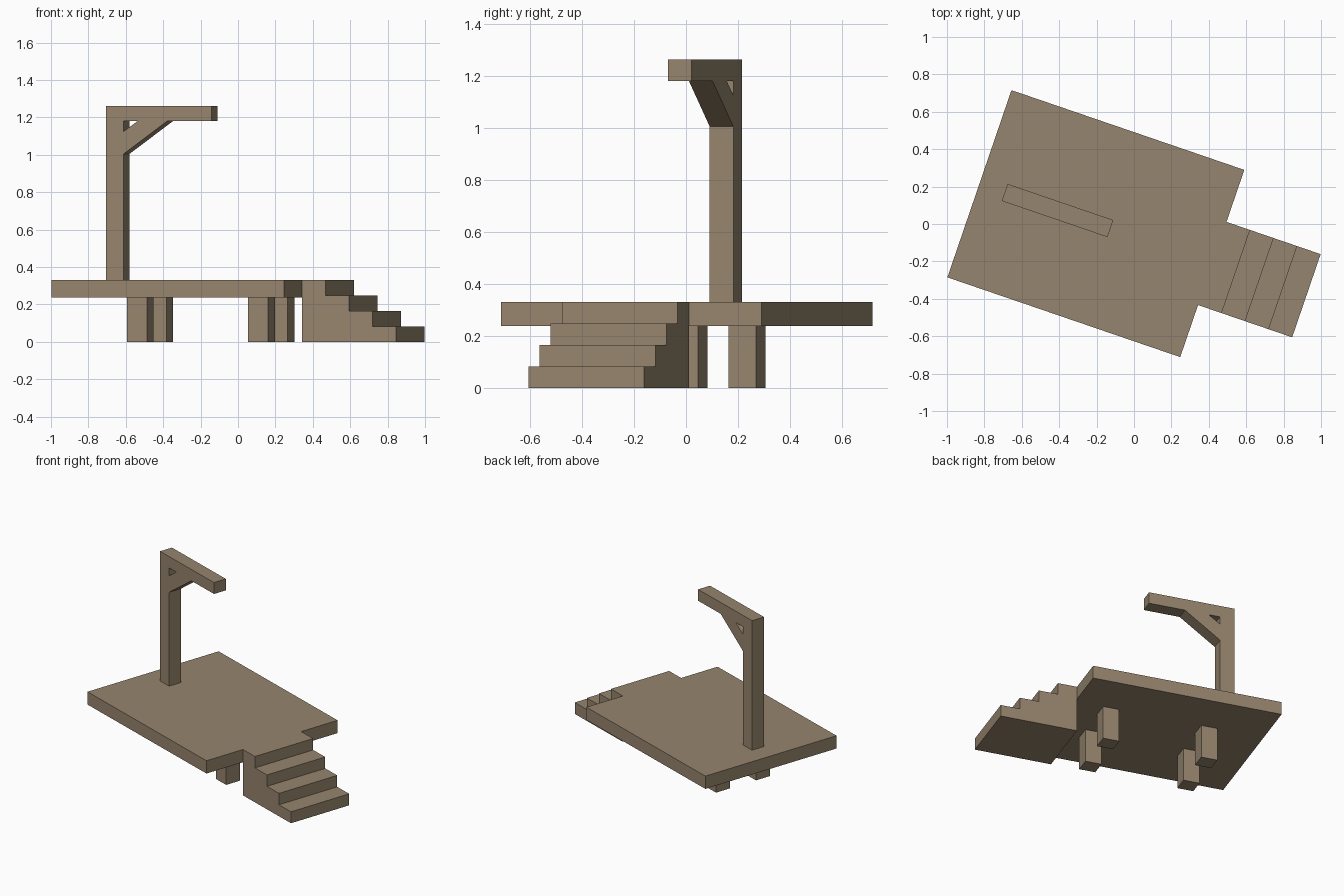
import bpy, bmesh, math
from mathutils import Matrix

if "Cube" in bpy.data.objects:
    bpy.data.objects.remove(bpy.data.objects["Cube"])

wood = bpy.data.materials.new("weathered_wood")
wood.diffuse_color = (0.305, 0.235, 0.156, 1)
wood.use_nodes = True
wood.node_tree.nodes["Principled BSDF"].inputs["Base Color"].default_value = wood.diffuse_color

# Whole model is turned about the platform centre
FRAME = Matrix.Translation((-0.204, 0.002, 0)) @ Matrix.Rotation(math.radians(-18.9), 4, 'Z')


def extrude_profile(name, profile, v0, v1):
    """Side profile (length, height) extruded across the width v0..v1."""
    bm = bmesh.new()
    face = bm.faces.new([bm.verts.new((u, v0, z)) for u, z in profile])
    geom = bmesh.ops.extrude_face_region(bm, geom=[face])["geom"]
    moved = [g for g in geom if isinstance(g, bmesh.types.BMVert)]
    bmesh.ops.translate(bm, verts=moved, vec=(0, v1 - v0, 0))
    bmesh.ops.recalc_face_normals(bm, faces=bm.faces)
    mesh = bpy.data.meshes.new(name)
    bm.to_mesh(mesh)
    bm.free()
    mesh.materials.append(wood)
    ob = bpy.data.objects.new(name, mesh)
    ob.matrix_world = FRAME
    bpy.context.collection.objects.link(ob)
    return ob


def box(name, u0, u1, v0, v1, z0, z1):
    return extrude_profile(name, [(u0, z0), (u1, z0), (u1, z1), (u0, z1)], v0, v1)


DECK = 0.33
UNDER = 0.238
EDGE = 0.658

# Platform
box("platform", -EDGE, EDGE, -0.529, 0.529, UNDER, DECK)

# Support legs
for side, u in (("left", -0.2775), ("right", 0.4075)):
    for end, v in (("front", -0.172), ("back", 0.15)):
        box(f"{end}_{side}_leg", u - 0.056, u + 0.056, v - 0.056, v + 0.056, 0, UNDER)

# Solid stairs, four steps down from the deck
steps, tread = 4, 0.133
rise = DECK / steps
profile = [(EDGE, 0), (EDGE, DECK)]
for i in range(steps):
    u = EDGE + tread * (i + 1)
    profile += [(u, DECK - rise * i), (u, DECK - rise * (i + 1))]
extrude_profile("stairs", profile, -0.235, 0.235)

# Upright post with overhanging arm
W = 0.048
extrude_profile("post_and_arm", [(-0.515, DECK), (-0.414, DECK), (-0.414, 1.18),
                                 (0.082, 1.18), (0.082, 1.262), (-0.515, 1.262)], -W, W)

# Diagonal brace
extrude_profile("brace", [(-0.414, 1.005), (-0.168, 1.18),
                          (-0.336, 1.18), (-0.414, 1.125)], -W, W)
